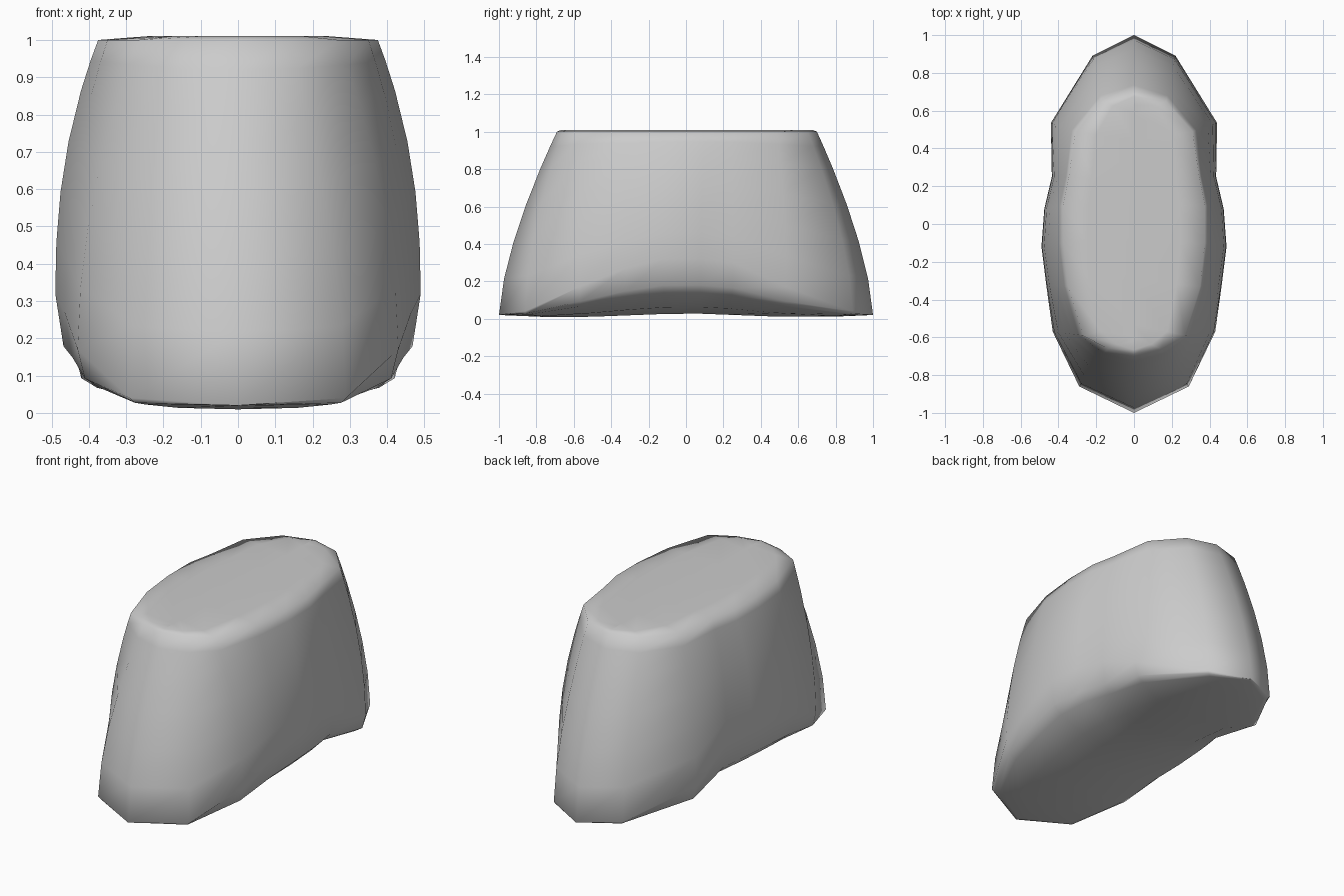
import bpy, bmesh

if "Cube" in bpy.data.objects:
    bpy.data.objects.remove(bpy.data.objects["Cube"])

# Half outline, front tip to back tip: widest x, y, height of widest point, rim x, rim y
HALF = [(0, -1, .02, 0, -.69), (.29, -.86, .04, .14, -.66), (.43, -.57, .17, .27, -.59),
        (.465, -.32, .27, .35, -.33), (.49, -.12, .32, .375, -.1), (.475, .08, .32, .375, .1),
        (.435, .25, .3, .345, .25), (.44, .535, .17, .31, .49), (.22, .89, .04, .17, .65),
        (0, 1, .02, 0, .7)]


def floor_z(y):
    a = abs(y)
    return .03 - .025 * a / .65 if a < .65 else .005 + .015 * (a - .65) / .35


def wall(p, s):
    # side wall curves from the widest line up to the rim
    x, y, z, rx, ry = p
    f = s ** (2.4 - .9 * abs(y))
    return x + (rx - x) * f, y + (ry - y) * f, z + (1 - z) * s


def under(p, kx, ky, kz):
    # underside tucks inward below the widest line
    x, y, z = p[:3]
    return x * kx, y * ky, floor_z(y * ky) + (z - floor_z(y)) * kz


def top(p, k):
    return p[3] * k, p[4] * (.9 + .1 * k), 1.01


rings = [lambda p: under(p, 0, .88, 0), lambda p: under(p, .55, .9, .12),
         lambda p: under(p, .86, .98, .36), lambda p: under(p, .955, .995, .52)]
rings += [lambda p, s=s: wall(p, s) for s in (0, .2, .4, .6, .8, .92, 1)]
rings += [lambda p: top(p, .65), lambda p: top(p, 0)]

# Body skinned through the rings, mirrored across x
bm = bmesh.new()
loops = []
for ring in rings:
    pts = [ring(p) for p in HALF]
    pts += [(-x, y, z) for x, y, z in pts[-2:0:-1]]
    loops.append([bm.verts.new(c) for c in pts])
for a, b in zip(loops, loops[1:]):
    n = len(a)
    for i in range(n):
        j = (i + 1) % n
        bm.faces.new((a[i], a[j], b[j], b[i]))
bmesh.ops.remove_doubles(bm, verts=bm.verts, dist=.0005)
bmesh.ops.recalc_face_normals(bm, faces=bm.faces)
for f in bm.faces:
    f.smooth = True
mesh = bpy.data.meshes.new("rounded_block")
bm.to_mesh(mesh)
bm.free()
body = bpy.data.objects.new("rounded_block", mesh)
bpy.context.collection.objects.link(body)
